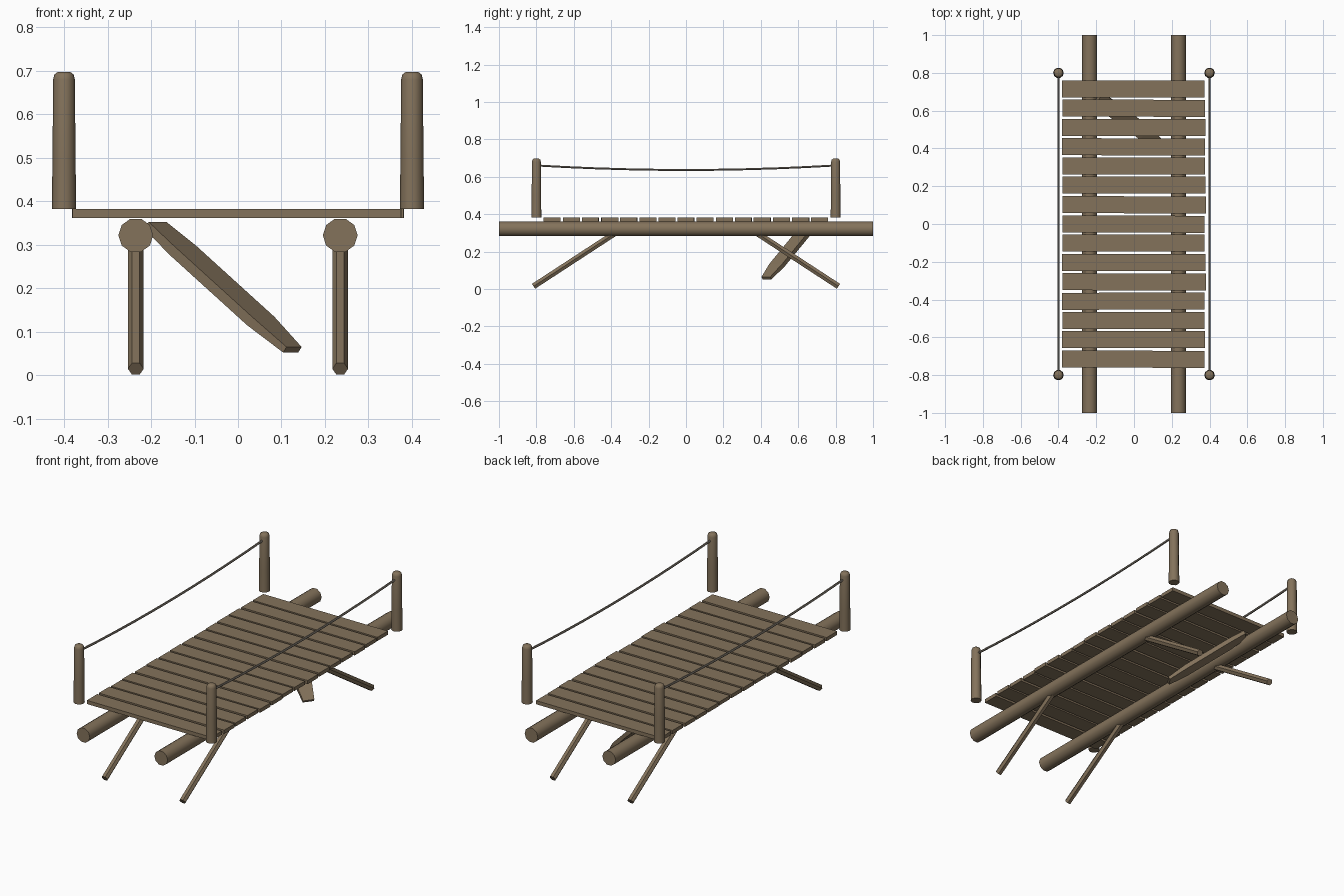
import bpy, bmesh, math, random
from mathutils import Vector

if "Cube" in bpy.data.objects:
    bpy.data.objects.remove(bpy.data.objects["Cube"])

random.seed(4)


def material(name, col):
    m = bpy.data.materials.new(name)
    m.diffuse_color = (*col, 1)
    m.use_nodes = True
    m.node_tree.nodes["Principled BSDF"].inputs["Base Color"].default_value = m.diffuse_color
    return m


WOOD = material("wood", (0.23, 0.17, 0.105))
ROPE = material("rope", (0.24, 0.21, 0.17))


def add_object(name, bm, mat, smooth=True):
    bmesh.ops.recalc_face_normals(bm, faces=bm.faces)
    me = bpy.data.meshes.new(name)
    bm.to_mesh(me)
    bm.free()
    me.materials.append(mat)
    ob = bpy.data.objects.new(name, me)
    bpy.context.collection.objects.link(ob)
    if smooth:
        bpy.context.view_layer.objects.active = ob
        ob.select_set(True)
        bpy.ops.object.shade_smooth_by_angle(angle=math.radians(40))
        ob.select_set(False)
    return ob


def loft(bm, rings):
    # Skin a list of point rings and cap both ends
    loops = [[bm.verts.new(p) for p in r] for r in rings]
    n = len(loops[0])
    for a, b in zip(loops, loops[1:]):
        for i in range(n):
            bm.faces.new((a[i], a[(i + 1) % n], b[(i + 1) % n], b[i]))
    bm.faces.new(loops[0][::-1])
    bm.faces.new(loops[-1])


def round_pole(name, path, radii, sides, mat, side_dir=Vector((1, 0, 0))):
    # Round bar along a path lying in a plane of constant x
    path = [Vector(p) for p in path]
    axis = (path[-1] - path[0]).normalized()
    up = axis.cross(side_dir).normalized()
    rings = []
    for p, r in zip(path, radii):
        rings.append([p + r * (side_dir * math.cos(a) + up * math.sin(a))
                      for a in (2 * math.pi * i / sides for i in range(sides))])
    bm = bmesh.new()
    loft(bm, rings)
    return add_object(name, bm, mat)


for sx, side in ((-1, "left"), (1, "right")):
    # Long support logs
    x = 0.235 * sx
    round_pole(f"{side}_log", [(x, -1, 0.322), (x, 1, 0.322)],
               [0.04, 0.04], 10, WOOD)
    for sy, end in ((-1, "front"), (1, "back")):
        # Slanted struts
        round_pole(f"{end}_{side}_strut",
                   [(x, 0.815 * sy, 0.015), (x, 0.36 * sy, 0.312)],
                   [0.018, 0.018], 6, WOOD)
        # Railing posts with rounded tops
        px, py = 0.4 * sx, 0.8 * sy
        zs = (0.382, 0.5, 0.68, 0.692, 0.697)
        round_pole(f"{end}_{side}_post", [(px, py, z) for z in zs],
                   [0.028, 0.0265, 0.025, 0.022, 0.015], 10, WOOD)
    # Sagging rope
    ys = [-0.8 + 1.6 * i / 10 for i in range(11)]
    round_pole(f"{side}_rope",
               [(0.4 * sx, y, 0.637 + 0.024 * (y / 0.8) ** 2) for y in ys],
               [0.006] * 11, 6, ROPE)

# Deck planks, slightly uneven
for i in range(15):
    y = -0.715 + i * 1.43 / 14
    xl = -0.38 + random.uniform(-0.002, 0.003)
    xr = 0.377 + random.uniform(-0.005, 0.006)
    rings = []
    for x, skew in ((xl, random.uniform(-0.002, 0.002)),
                    (xr, random.uniform(-0.002, 0.002))):
        rings.append([(x, y + skew + dy, z) for dy, z in
                      ((-0.045, 0.362), (0.045, 0.362),
                       (0.045, 0.382), (-0.045, 0.382))])
    bm = bmesh.new()
    loft(bm, rings)
    add_object(f"deck_plank_{i + 1}", bm, WOOD, False)

# Loose board hanging below the deck, tapered towards its ends
top, low = Vector((-0.19, 0.665, 0.345)), Vector((0.125, 0.43, 0.059))
d = (low - top).normalized()
w = d.cross(Vector((0, 0, 1))).normalized()
n = w.cross(d).normalized()
rings = []
for t, hw, ht in ((0, 0.034, 0.010), (0.2, 0.043, 0.012),
                  (0.77, 0.043, 0.012), (1, 0.029, 0.008)):
    c = top.lerp(low, t)
    rings.append([c + w * a * hw + n * b * ht
                  for a, b in ((-1, -1), (1, -1), (1, 1), (-1, 1))])
bm = bmesh.new()
loft(bm, rings)
add_object("loose_board", bm, WOOD, False)
